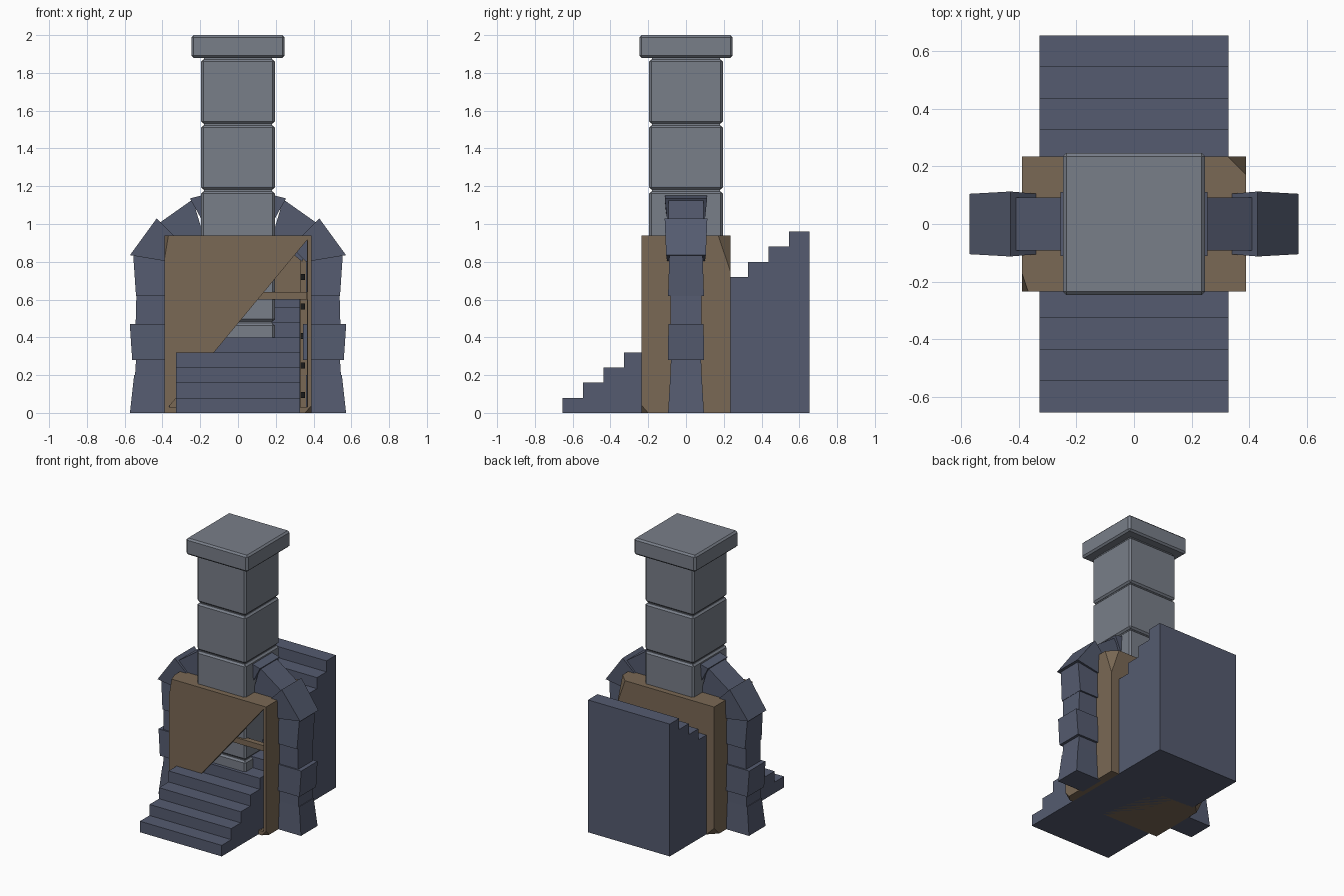
import bpy, bmesh
from mathutils import Vector

if "Cube" in bpy.data.objects:
    bpy.data.objects.remove(bpy.data.objects["Cube"])


def material(name, rgb):
    m = bpy.data.materials.new(name)
    m.diffuse_color = (*rgb, 1)
    m.use_nodes = True
    m.node_tree.nodes["Principled BSDF"].inputs["Base Color"].default_value = m.diffuse_color
    return m


GREY = material("pale_stone", (0.19, 0.21, 0.25))
BLUE = material("blue_stone", (0.09, 0.105, 0.16))
WOOD = material("wood", (0.195, 0.14, 0.09))
DARK = material("dark_gap", (0.01, 0.01, 0.01))


def finish(bm, name, mat):
    bmesh.ops.recalc_face_normals(bm, faces=bm.faces)
    me = bpy.data.meshes.new(name)
    bm.to_mesh(me)
    bm.free()
    ob = bpy.data.objects.new(name, me)
    bpy.context.collection.objects.link(ob)
    me.materials.append(mat)
    return ob


def box_bm(lo, hi):
    bm = bmesh.new()
    bmesh.ops.create_cube(bm, size=1)
    for v in bm.verts:
        v.co = Vector([(a + b) / 2 + c * (b - a) for a, b, c in zip(lo, hi, v.co)])
    return bm


def box(name, lo, hi, mat, bevel=0):
    bm = box_bm(lo, hi)
    if bevel:
        bmesh.ops.bevel(bm, geom=bm.edges[:], offset=bevel, segments=1, affect='EDGES')
    return finish(bm, name, mat)


def prism(name, pts, widths, mat, axis='y'):
    """Extrude a profile to +-width (one width per profile point)."""
    bm = bmesh.new()
    ends = []
    for s in (-1, 1):
        ends.append([bm.verts.new((p, s * w, z) if axis == 'y' else (s * w, p, z))
                     for (p, z), w in zip(pts, widths)])
    a, b = ends
    bm.faces.new(a)
    bm.faces.new(b[::-1])
    n = len(pts)
    for i in range(n):
        j = (i + 1) % n
        bm.faces.new((a[i], b[i], b[j], a[j]))
    return finish(bm, name, mat)


# Pillar: stacked bevelled blocks, narrow core, cap and base
box("pillar_core", (-0.18, -0.18, 0.05), (0.18, 0.18, 1.95), GREY)
for i in range(5):
    z = 0.135 + i * 0.349
    box("pillar_block", (-0.195, -0.195, z), (0.195, 0.195, z + 0.34), GREY, 0.012)
box("pillar_cap", (-0.247, -0.247, 1.88), (0.247, 0.247, 2.0), GREY, 0.012)
box("pillar_base", (-0.247, -0.247, 0.003), (0.247, 0.247, 0.125), GREY, 0.012)

# Staircase: one stepped profile of twelve steps
steps, run, rise = 12, 1.31 / 12, 0.08
profile = [(-0.655, 0)]
for i in range(steps):
    y = -0.655 + i * run
    profile += [(y, (i + 1) * rise), (y + run, (i + 1) * rise)]
profile.append((0.655, 0))
prism("staircase", profile, [0.328] * len(profile), BLUE, 'x')

# Arch: tapered leg blocks and wedge stones, mirrored across x
legs = [(0, 0.2, 0.36, 0.572, 0.55, 0.095, 0.083),
        (0.2, 0.28, 0.38, 0.545, 0.54, 0.083, 0.08),
        (0.28, 0.47, 0.345, 0.56, 0.573, 0.096, 0.093),
        (0.47, 0.62, 0.38, 0.542, 0.538, 0.083, 0.083),
        (0.62, 0.84, 0.36, 0.54, 0.555, 0.095, 0.088)]
arch = []
for z0, z1, xi, xa, xb, wa, wb in legs:
    arch.append(prism("arch_leg_stone", [(xi, z0), (xa, z0), (xb, z1), (xi, z1)],
                      [wa, wa, wb, wb], BLUE))
wedges = [([(0.36, 0.80), (0.572, 0.835), (0.43, 1.03), (0.28, 0.88)], [0.1, 0.105, 0.113, 0.1]),
          ([(0.34, 0.80), (0.41, 1.01), (0.24, 1.13), (0.18, 0.93)], [0.09, 0.093, 0.093, 0.09]),
          ([(0.19, 1.02), (0.255, 1.135), (0.19, 1.152), (0.05, 1.15), (0.05, 0.97)],
           [0.1, 0.112, 0.112, 0.1, 0.1])]
for pts, w in wedges:
    arch.append(prism("arch_wedge_stone", pts, w, BLUE))
for ob in arch:
    mod = ob.modifiers.new("mirror", 'MIRROR')
    mod.use_axis = (True, False, False)

# Wooden casing: box with chipped corners, hollow, front panel cut on the diagonal
X, Y, H = 0.39, 0.235, 0.94
bm = box_bm((-X, -Y, 0), (X, Y, H))
chips = [((1, 1, 1), (0.065, 0.065, 0.19)), ((-1, -1, 1), (0.022, 0.065, 0.13)),
         ((1, -1, 0), (0.035, 0.035, 0.04)), ((-1, 1, 0), (0.06, 0.06, 0.06))]
for (sx, sy, sz), (dx, dy, dz) in chips:
    corner = Vector((sx * X, sy * Y, sz * H))
    normal = Vector((sx / dx, sy / dy, (1 if sz else -1) / dz)).normalized()
    cut = bmesh.ops.bisect_plane(bm, geom=bm.verts[:] + bm.edges[:] + bm.faces[:],
                                 plane_co=corner - Vector((sx * dx, 0, 0)),
                                 plane_no=normal, clear_outer=True)
    edges = [e for e in cut["geom_cut"] if isinstance(e, bmesh.types.BMEdge)]
    bmesh.ops.contextual_create(bm, geom=edges)
casing = finish(bm, "wooden_casing", WOOD)

hollow = box("casing_hollow_cutter", (-0.365, -0.215, 0.025), (0.365, 0.165, 0.915), WOOD)
window = prism("casing_window_cutter", [(-0.368, 0.03), (0.368, 0.03), (0.368, 0.918)],
               [0.05] * 3, WOOD)
for v in window.data.vertices:
    v.co.y -= 0.225
for cutter in (hollow, window):
    mod = casing.modifiers.new("cut", 'BOOLEAN')
    mod.object = cutter
    mod.operation = 'DIFFERENCE'
    mod.solver = 'EXACT'
bpy.context.view_layer.update()
cut_mesh = bpy.data.meshes.new_from_object(
    casing.evaluated_get(bpy.context.evaluated_depsgraph_get()))
casing.modifiers.clear()
casing.data = cut_mesh
for cutter in (hollow, window):
    bpy.data.objects.remove(cutter)

# Inner shelf, right-hand rail and dark slots
box("casing_shelf", (-0.36, -0.21, 0.6), (0.366, -0.17, 0.64), WOOD)
box("casing_rail", (0.33, 0.12, 0.02), (0.366, 0.166, 0.92), WOOD)
for i in range(5):
    z = 0.095 + i * 0.156
    box("rail_slot", (0.332, 0.112, z - 0.016), (0.356, 0.125, z + 0.016), DARK)
